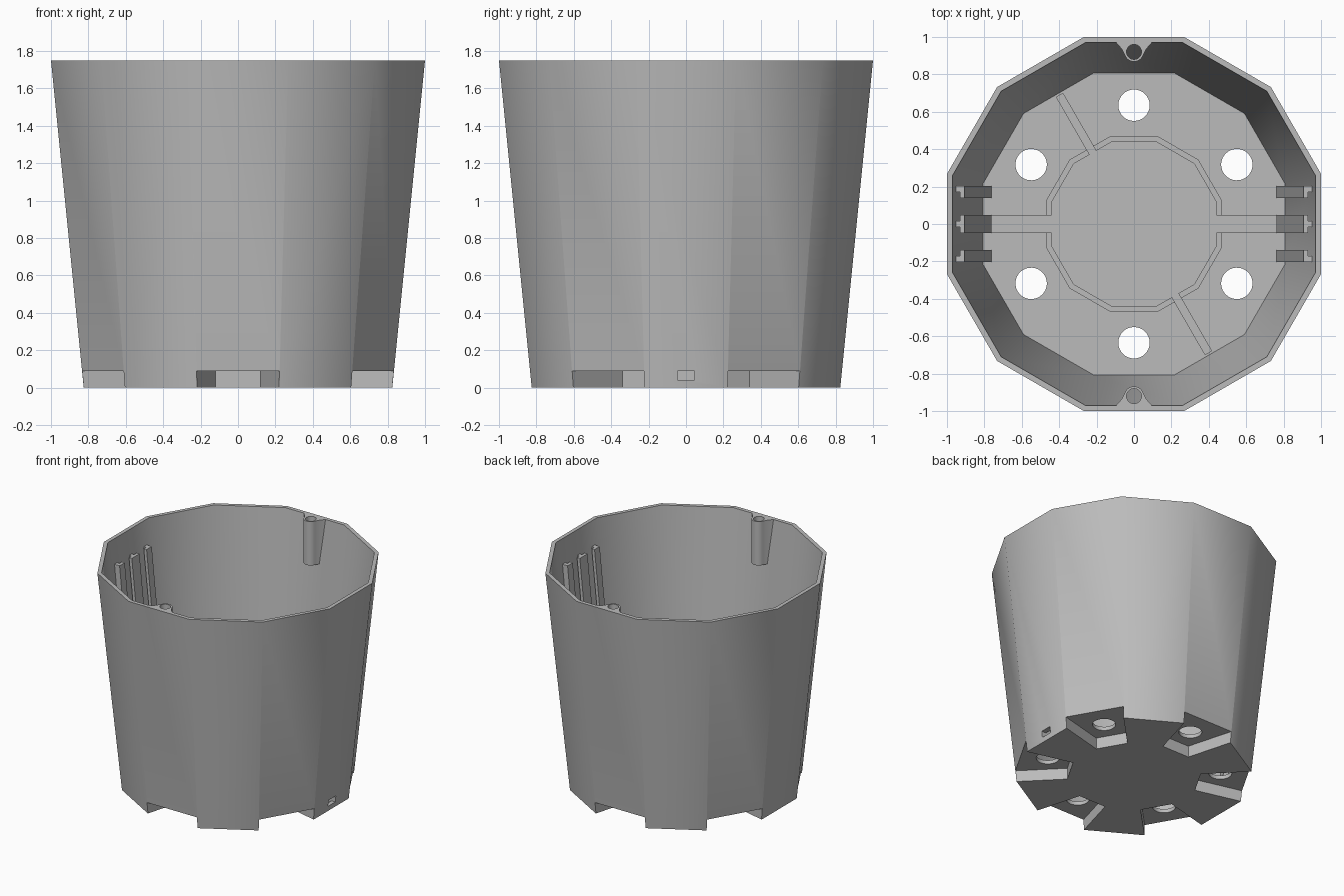
import bpy
import bmesh
from math import cos, sin, pi, radians
from mathutils import Matrix

cube = bpy.data.objects.get("Cube")
if cube:
    bpy.data.objects.remove(cube)

HEIGHT, FLOOR, SUMP, WALL = 1.75, 0.12, 0.03, 0.03

grey = bpy.data.materials.new("plain grey")
grey.use_nodes = True
colour = (0.5, 0.5, 0.5, 1)
grey.diffuse_color = colour
grey.node_tree.nodes["Principled BSDF"].inputs["Base Color"].default_value = colour


def apothem(z):
    """Distance from the axis to the outer wall at height z."""
    return 0.825 + 0.1 * z


def ring_points(radius, sides, centre=(0, 0), turn=0.0):
    return [(centre[0] + radius * cos(turn + 2 * pi * i / sides),
             centre[1] + radius * sin(turn + 2 * pi * i / sides)) for i in range(sides)]


def dodecagon(a):
    return ring_points(a / cos(pi / 12), 12, turn=pi / 12)


def loft(name, low, high, z0, z1, angle=0.0):
    """Solid between two matching outlines, turned about the axis."""
    bm = bmesh.new()
    a = [bm.verts.new((x, y, z0)) for x, y in low]
    b = [bm.verts.new((x, y, z1)) for x, y in high]
    n = len(a)
    bm.faces.new(a[::-1])
    bm.faces.new(b)
    for i in range(n):
        j = (i + 1) % n
        bm.faces.new((a[i], a[j], b[j], b[i]))
    bmesh.ops.recalc_face_normals(bm, faces=bm.faces)
    bm.transform(Matrix.Rotation(angle, 4, "Z"))
    mesh = bpy.data.meshes.new(name)
    bm.to_mesh(mesh)
    bm.free()
    mesh.materials.append(grey)
    obj = bpy.data.objects.new(name, mesh)
    bpy.context.collection.objects.link(obj)
    return obj


def prism(name, pts, z0, z1, angle=0.0):
    return loft(name, pts, pts, z0, z1, angle)


def frustum(name, inset, z0, z1):
    return loft(name, dodecagon(apothem(z0) - inset), dodecagon(apothem(z1) - inset), z0, z1)


def box(x0, x1, half):
    return [(x0, -half), (x1, -half), (x1, half), (x0, half)]


def carve(obj, cutters, operation="DIFFERENCE"):
    """Boolean with each cutter, bake the result and drop the cutters."""
    for c in cutters:
        c.hide_render = True
        mod = obj.modifiers.new("cut", "BOOLEAN")
        mod.operation, mod.solver, mod.object = operation, "EXACT", c
    graph = bpy.context.evaluated_depsgraph_get()
    mesh = bpy.data.meshes.new_from_object(obj.evaluated_get(graph))
    obj.modifiers.clear()
    obj.data = mesh
    for c in cutters:
        bpy.data.objects.remove(c)


def smooth(obj):
    bpy.ops.object.select_all(action="DESELECT")
    obj.select_set(True)
    bpy.context.view_layer.objects.active = obj
    bpy.ops.object.shade_smooth_by_angle(angle=radians(35))


# Floor channels: two wide ones to the sides, two narrow diagonal ones
channels = [(0, 0.046), (180, 0.046), (120, 0.02), (300, 0.02)]


def channel_cutters(z0, z1):
    return [prism("channel_cutter", box(0.3, apothem(0) - WALL, h), z0, z1, radians(a))
            for a, h in channels]


# Pot body: tapered shell with a central sump in the thick floor
body = frustum("pot_body", 0, 0, HEIGHT)
cutters = [frustum("cavity_cutter", WALL, FLOOR, HEIGHT + 0.1),
           prism("sump_cutter", dodecagon(0.44), SUMP, FLOOR + 0.05)]
cutters += channel_cutters(SUMP, FLOOR + 0.05)

# Notches between the feet, each with a round drain hole
for k in range(6):
    a = radians(30 + 60 * k)
    notch = [(0.47, -0.12), (0.9, -0.24), (0.9, 0.24), (0.47, 0.12)]
    cutters.append(prism("notch_cutter", notch, -0.1, 0.09, a))
    cutters.append(prism("drain_cutter", ring_points(0.084, 32, (0.635, 0)), 0.05, 0.2, a))

# Overflow slot through one side wall
cutters.append(prism("overflow_cutter", box(0.75, 0.95, 0.046), 0.04, 0.09))
carve(body, cutters)
smooth(body)

# Raised lip round the sump, open at the channels
lip = prism("sump_lip", dodecagon(0.47), FLOOR - 0.01, FLOOR + 0.03)
carve(lip, [prism("lip_cutter", dodecagon(0.44), 0, 0.3)] + channel_cutters(0, 0.3))

# Vertical slide rails on the two side walls
RAIL_TOP = 1.56


def rail(name, y0, y1, s0, s1, angle):
    """Rail with a wide front plate (y0..y1) on a narrow stem (s0..s1)."""
    def outline(z):
        w = apothem(z) - WALL
        front, mid, back = w - 0.045, w - 0.02, w + 0.01
        return [(front, y0), (mid, y0), (mid, s0), (back, s0),
                (back, s1), (mid, s1), (mid, y1), (front, y1)]
    pts = [outline(z) for z in (FLOOR, RAIL_TOP)]
    return loft(name, pts[0], pts[1], FLOOR, RAIL_TOP, angle)


for side, angle in (("left", 0), ("right", pi)):
    rail(side + "_middle_rail", -0.048, 0.048, -0.015, 0.015, angle)
    rail(side + "_outer_rail_a", 0.138, 0.203, 0.17, 0.203, angle)
    rail(side + "_outer_rail_b", -0.203, -0.138, -0.203, -0.17, angle)

# Screw bosses under the rim at front and back, blended into the wall
for side, angle in (("back", 0), ("front", pi)):
    arc = [(0.052 * cos(radians(d)), 0.92 + 0.052 * sin(radians(d)))
           for d in range(-160, -19, 10)]
    flank = [(0.065, 0.935), (0.1, 0.975)]
    pts = [(-x, y) for x, y in reversed(flank)] + arc + flank
    boss = prism(side + "_screw_boss", pts, 1.4, HEIGHT, angle)
    carve(boss, [frustum("boss_trim", 0.004, 1, 2)], "INTERSECT")
    hole = ring_points(0.04, 24, (0, 0.92))
    carve(boss, [prism("screw_hole_cutter", hole, 1.3, 1.9, angle)])
    smooth(boss)
